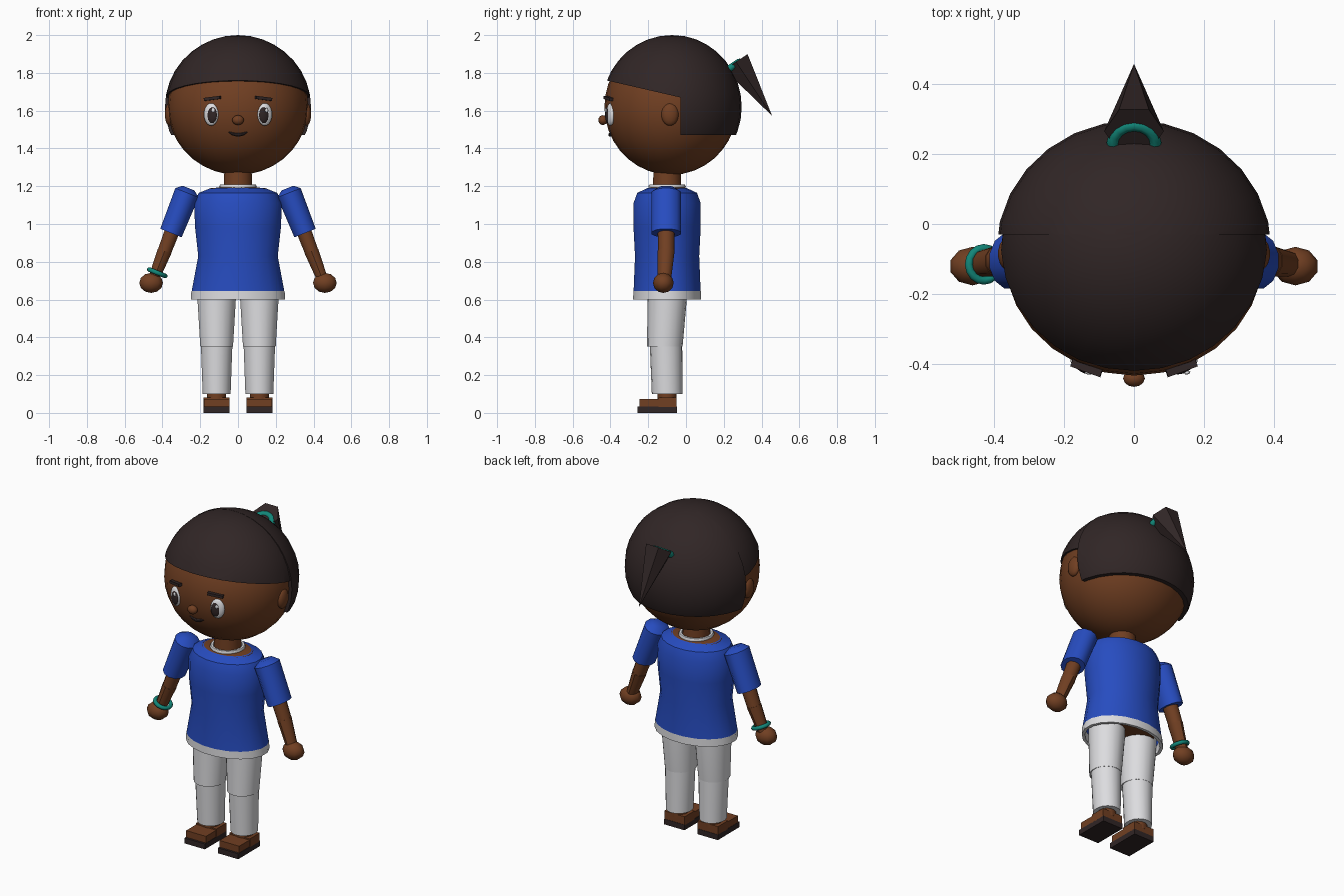
import bpy, bmesh, math
from mathutils import Vector, Matrix

cube = bpy.data.objects.get("Cube")
if cube:
    bpy.data.objects.remove(cube, do_unlink=True)


def material(name, rgb):
    m = bpy.data.materials.new(name)
    m.use_nodes = True
    m.diffuse_color = (*rgb, 1)
    m.node_tree.nodes["Principled BSDF"].inputs["Base Color"].default_value = (*rgb, 1)
    return m


SKIN = material("brown skin", (0.165, 0.05, 0.016))
HAIR = material("dark hair", (0.03, 0.019, 0.019))
BLUE = material("blue cloth", (0.02, 0.073, 0.53))
WHITE = material("white cloth", (0.72, 0.72, 0.74))
TEAL = material("teal band", (0.006, 0.24, 0.19))


def frame(axis):
    """Rotation whose Z follows axis and whose Y stays near world Y."""
    w = Vector(axis).normalized()
    v = Vector((0, 1, 0))
    v = (v - w * v.dot(w)).normalized()
    return Matrix((v.cross(w), v, w)).transposed()


def finish(name, bm, mat, angle=40):
    bmesh.ops.recalc_face_normals(bm, faces=bm.faces)
    mesh = bpy.data.meshes.new(name)
    bm.to_mesh(mesh)
    bm.free()
    mesh.materials.append(mat)
    ob = bpy.data.objects.new(name, mesh)
    bpy.context.collection.objects.link(ob)
    bpy.ops.object.select_all(action='DESELECT')
    ob.select_set(True)
    bpy.context.view_layer.objects.active = ob
    bpy.ops.object.shade_smooth_by_angle(angle=math.radians(angle))
    return ob


def loft(name, rings, mat, sides=12, axis=(0, 0, 1), caps=True, angle=40):
    """Skin elliptical rings given as (centre, x radius, y radius)."""
    bm, rot, loops = bmesh.new(), frame(axis), []
    for c, rx, ry in rings:
        turns = [math.tau * (i + 0.5) / sides for i in range(sides)]
        loops.append([bm.verts.new(Vector(c) + rot @ Vector((rx * math.cos(a), ry * math.sin(a), 0)))
                      for a in turns])
    for a, b in zip(loops, loops[1:]):
        for i in range(sides):
            j = (i + 1) % sides
            bm.faces.new((a[i], a[j], b[j], b[i]))
    if caps:
        bm.faces.new(loops[0])
        bm.faces.new(loops[-1])
    return finish(name, bm, mat, angle)


def ball(name, centre, radii, mat, segs=16, turn=0, cuts=()):
    """Ellipsoid, optionally cut by planes (point, normal), keeping the normal side."""
    bm = bmesh.new()
    bmesh.ops.create_uvsphere(bm, u_segments=segs, v_segments=max(6, segs * 2 // 3), radius=1)
    bm.transform(Matrix.Translation(centre) @ Matrix.Rotation(turn, 4, 'Z') @ Matrix.Diagonal((*radii, 1)))
    for co, no in cuts:
        bmesh.ops.bisect_plane(bm, geom=bm.verts[:] + bm.edges[:] + bm.faces[:],
                               plane_co=co, plane_no=no, clear_inner=True)
        bmesh.ops.holes_fill(bm, edges=[e for e in bm.edges if e.is_boundary], sides=0)
    return finish(name, bm, mat, 50)


def box(name, centre, size, mat, turn=0, tilt=0):
    bm = bmesh.new()
    bmesh.ops.create_cube(bm, size=1)
    bm.transform(Matrix.Translation(centre) @ Matrix.Rotation(turn, 4, 'Z')
                 @ Matrix.Rotation(tilt, 4, 'Y') @ Matrix.Diagonal((*size, 1)))
    return finish(name, bm, mat)


def ring(name, centre, major, minor, axis, mat, n=16, m=8):
    bm, rot, grid = bmesh.new(), frame(axis), []
    for i in range(n):
        a = math.tau * i / n
        row = []
        for k in range(m):
            b = math.tau * k / m
            r = major + minor * math.cos(b)
            p = Vector((r * math.cos(a), r * math.sin(a), minor * math.sin(b)))
            row.append(bm.verts.new(Vector(centre) + rot @ p))
        grid.append(row)
    for i in range(n):
        for k in range(m):
            bm.faces.new((grid[i][k], grid[(i + 1) % n][k],
                          grid[(i + 1) % n][(k + 1) % m], grid[i][(k + 1) % m]))
    return finish(name, bm, mat, 60)


# Head and hair
ball("head", (0, -0.08, 1.62), (0.372, 0.352, 0.36), SKIN, 28)
ball("hair_front", (0, -0.075, 1.62), (0.384, 0.37, 0.38), HAIR, 28,
     cuts=[((0, -0.42, 1.76), (0, 0.09, 0.39)), ((0, 0.02, 0), (0, -1, 0))])
ball("hair_back", (0, -0.075, 1.62), (0.392, 0.37, 0.381), HAIR, 28,
     cuts=[((0, -0.03, 0), (0, 1, 0)), ((0, 0, 1.47), (0, 0, 1))])

# Ponytail and its tie
tail = Vector((0, 0.555, -0.83))
base = Vector((0, 0.265, 1.858))
bm = bmesh.new()
bmesh.ops.create_cone(bm, cap_ends=True, segments=6, radius1=0.085, radius2=0, depth=0.345)
bm.transform(Matrix.Translation(base + tail * 0.172) @ frame(tail).to_4x4()
             @ Matrix.Rotation(math.radians(30), 4, 'Z'))
finish("ponytail", bm, HAIR, 30)
ring("hair_tie", (0, 0.232, 1.825), 0.06, 0.018, tail, TEAL)

# Face
ball("nose", (0, -0.44, 1.55), (0.031, 0.024, 0.026), SKIN, 12)
for s, side in ((1, "left"), (-1, "right")):
    x, turn = s * 0.142, s * 0.35
    ball(side + "_eye", (x, -0.4, 1.58), (0.041, 0.02, 0.06), WHITE, 16, turn)
    ball(side + "_pupil", (x - s * 0.004, -0.413, 1.577), (0.028, 0.013, 0.043), HAIR, 16, turn)
    ball(side + "_glint", (x + 0.01, -0.424, 1.602), (0.009, 0.005, 0.012), WHITE, 8, turn)
    box(side + "_brow", (s * 0.135, -0.41, 1.665), (0.09, 0.024, 0.016), HAIR, turn, s * 0.12)
    ball(side + "_ear", (s * 0.362, -0.085, 1.58), (0.026, 0.046, 0.06), SKIN, 14)

mouth_rings = []
for i in range(9):
    t = i / 4 - 1
    r = 0.003 + 0.007 * (1 - t * t)
    mouth_rings.append(((0.056 * t, -0.402 + 0.006 * t * t, 1.472 + 0.02 * t * t), r, r))
loft("mouth", mouth_rings, HAIR, 8, (1, 0, 0))

# Neck, torso and shirt
Y = -0.1
loft("neck", [((0, Y, 1.15), 0.078, 0.078), ((0, Y, 1.3), 0.073, 0.073)], SKIN, 16)
loft("body", [((0, Y, 0.625), 0.2, 0.145), ((0, Y, 0.83), 0.19, 0.15),
              ((0, Y, 1.14), 0.19, 0.14), ((0, Y, 1.187), 0.155, 0.11),
              ((0, Y, 1.197), 0.08, 0.08)], SKIN, 20)
loft("shirt", [((0, Y, z), rx, ry) for z, rx, ry in
               ((0.635, 0.25, 0.18), (0.83, 0.213, 0.172), (0.98, 0.23, 0.18),
                (1.11, 0.235, 0.18), (1.165, 0.21, 0.16), (1.19, 0.145, 0.105))],
     BLUE, 20, caps=False)
loft("hem", [((0, Y, z), rx, ry) for z, rx, ry in
             ((0.645, 0.23, 0.16), (0.6, 0.235, 0.165), (0.6, 0.253, 0.182), (0.645, 0.25, 0.181))],
     WHITE, 20, caps=False)
ring("necklace", (0, Y, 1.198), 0.088, 0.012, (0, 0, 1), WHITE, 20, 6)

for s, side in ((1, "left"), (-1, "right")):
    # Arms
    def at(x, z, y=-0.105):
        return (s * x, y, z)

    down = Vector((s * 0.37, 0, -0.93))
    loft(side + "_sleeve", [(at(0.262, 1.19), 0.035, 0.045), (at(0.27, 1.165), 0.069, 0.08),
                            (at(0.355, 0.952), 0.063, 0.081)], BLUE, 12, down)
    loft(side + "_upper_arm", [(at(0.3, 1.09), 0.045, 0.047), (at(0.394, 0.842), 0.038, 0.043)],
         SKIN, 10, down)
    loft(side + "_forearm", [(at(0.388, 0.858), 0.04, 0.045), (at(0.45, 0.7, -0.115), 0.03, 0.035)],
         SKIN, 10, down)
    ball(side + "_hand", at(0.46, 0.688, -0.12), (0.066, 0.055, 0.053), SKIN, 10)

    # Legs
    x = s * 0.113
    loft(side + "_thigh", [((x, Y, 0.68), 0.104, 0.104), ((x, Y, 0.6), 0.103, 0.104),
                           ((x, -0.112, 0.352), 0.088, 0.094)], WHITE, 18)
    loft(side + "_shin", [((x, -0.106, 0.37), 0.085, 0.086), ((x, Y, 0.1), 0.075, 0.081)],
         WHITE, 18)

    # Feet
    loft(side + "_ankle", [((x, Y, 0.06), 0.052, 0.052), ((x, Y, 0.14), 0.052, 0.052)], SKIN, 12)
    box(side + "_toes", (x, -0.185, 0.052), (0.134, 0.12, 0.044), SKIN)
    box(side + "_heel", (x, -0.098, 0.056), (0.138, 0.096, 0.052), SKIN)
    box(side + "_sole", (x, -0.153, 0.0165), (0.138, 0.21, 0.033), HAIR)

# Bracelet on the right wrist
ring("bracelet", (-0.428, -0.115, 0.742), 0.046, 0.012, (-0.37, 0, -0.93), TEAL)
